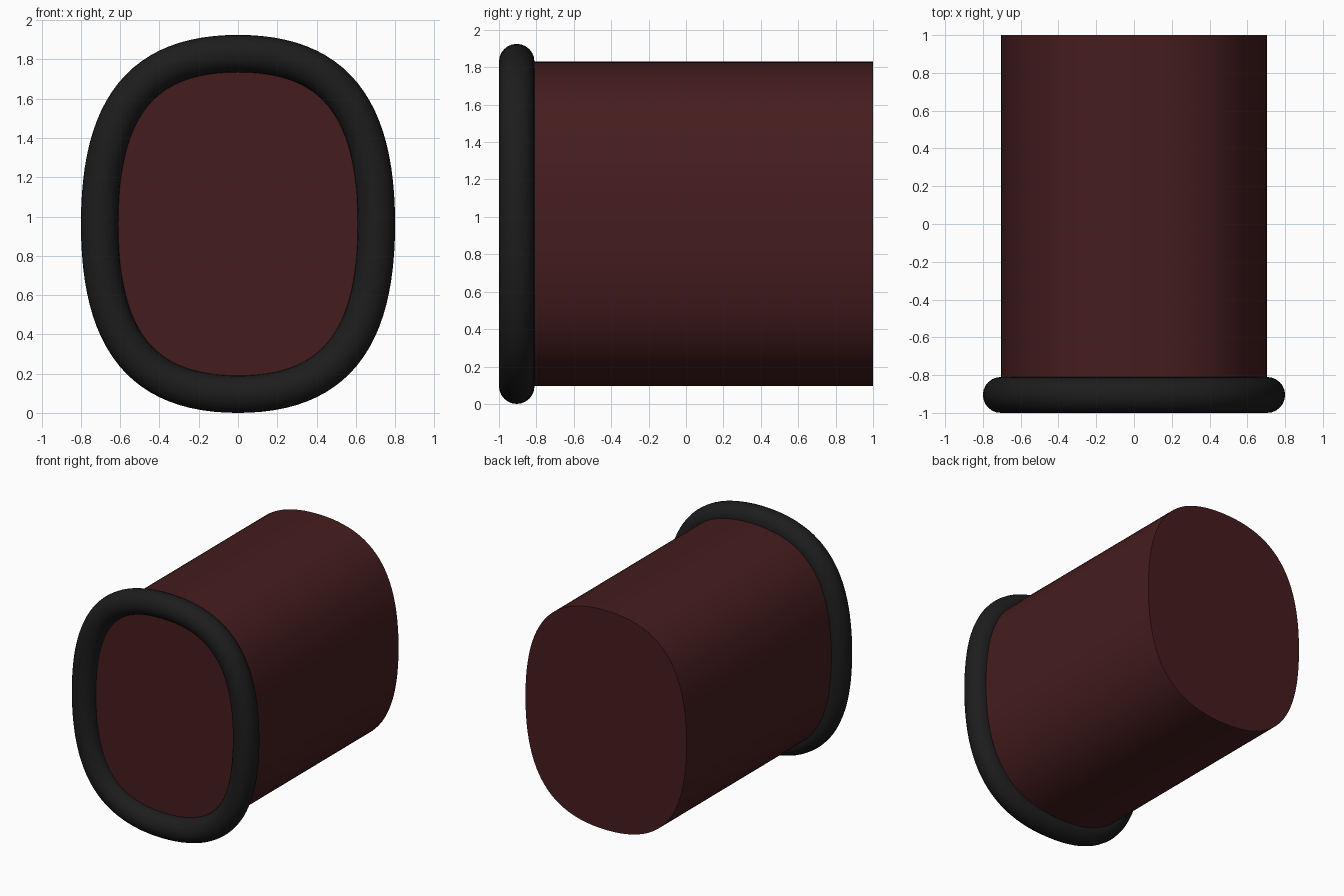
import bpy, bmesh, math
from mathutils import Vector

if "Cube" in bpy.data.objects:
    bpy.data.objects.remove(bpy.data.objects["Cube"])

A, B, ZC, R = 0.705, 0.8675, 0.9625, 0.095   # outline half sizes, centre height, rim radius
K = 0.69                                     # handle length: squareness of the oval
SEG, RING = 24, 24


def outline():
    """Squarish oval as four bezier quarters: list of (point, outward normal) in xz."""
    keys = [(A, 0), (0, B), (-A, 0), (0, -B)]
    out = []
    for i in range(4):
        p, q = Vector(keys[i]), Vector(keys[(i + 1) % 4])
        h0, h1 = p + q * K, q + p * K
        for j in range(SEG):
            t = j / SEG
            s = 1 - t
            c = p * s**3 + h0 * 3 * s * s * t + h1 * 3 * s * t * t + q * t**3
            d = (h0 - p) * s * s + (h1 - h0) * 2 * s * t + (q - h1) * t * t
            out.append((c, Vector((d.y, -d.x)).normalized()))
    return out


def skin(bm, loops, closed):
    n = len(loops[0])
    for a in range(len(loops) if closed else len(loops) - 1):
        la, lb = loops[a], loops[(a + 1) % len(loops)]
        for i in range(n):
            j = (i + 1) % n
            bm.faces.new((la[i], la[j], lb[j], lb[i]))


def finish(bm, name, color):
    bmesh.ops.recalc_face_normals(bm, faces=bm.faces[:])
    me = bpy.data.meshes.new(name)
    bm.to_mesh(me)
    bm.free()
    ob = bpy.data.objects.new(name, me)
    bpy.context.collection.objects.link(ob)
    mat = bpy.data.materials.new(name)
    mat.diffuse_color = color
    mat.use_nodes = True
    mat.node_tree.nodes["Principled BSDF"].inputs["Base Color"].default_value = mat.diffuse_color
    me.materials.append(mat)
    bpy.ops.object.select_all(action='DESELECT')
    ob.select_set(True)
    bpy.context.view_layer.objects.active = ob
    bpy.ops.object.shade_smooth_by_angle(angle=math.radians(40))


path = outline()

# Body: oval extruded from the rim's centre plane to the back, capped
bm = bmesh.new()
loops = [[bm.verts.new((c.x, y, ZC + c.y)) for c, n in path] for y in (-1 + R, 1)]
skin(bm, loops, False)
for loop in loops:
    bm.faces.new(loop)
finish(bm, "body", (0.06, 0.012, 0.013, 1))

# Rim: round tube swept along the oval
bm = bmesh.new()
loops = []
for k in range(RING):
    a = math.tau * k / RING
    r, y = R * math.cos(a), -1 + R + R * math.sin(a)
    loops.append([bm.verts.new((c.x + n.x * r, y, ZC + c.y + n.y * r)) for c, n in path])
skin(bm, loops, True)
finish(bm, "front_rim", (0.012, 0.012, 0.012, 1))
